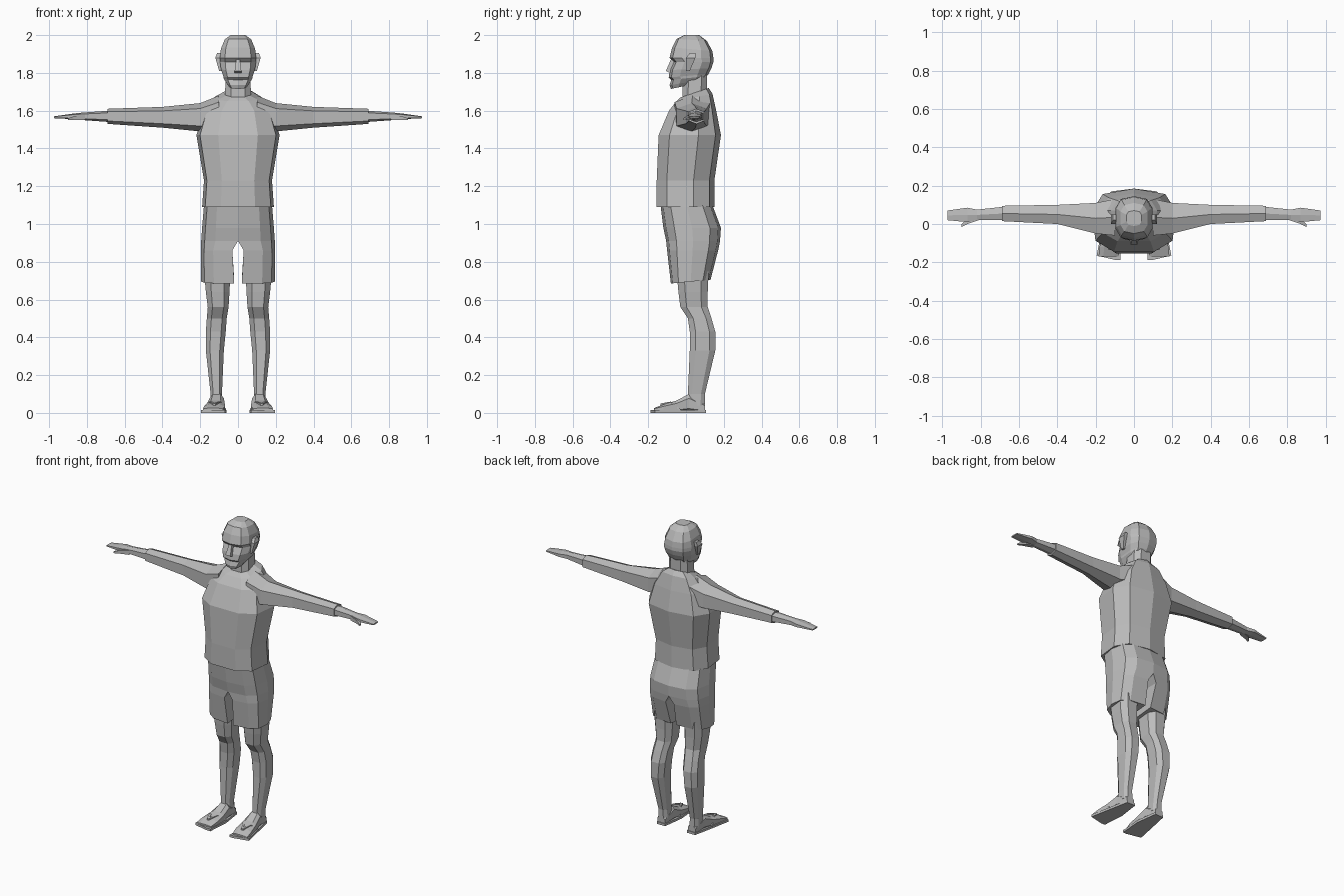
import bpy, bmesh
from math import cos, sin, pi, copysign
from mathutils import Vector

if "Cube" in bpy.data.objects:
    bpy.data.objects.remove(bpy.data.objects["Cube"], do_unlink=True)

grey = bpy.data.materials.new("plain grey")
grey.use_nodes = True
grey.diffuse_color = (.5, .5, .5, 1)
grey.node_tree.nodes["Principled BSDF"].inputs["Base Color"].default_value = grey.diffuse_color


def section(sides, start, step):
    """Slightly squared polygon, stretched to fill a unit box."""
    def swell(value):
        return copysign(abs(value) ** .7, value)

    def fill(values):
        low, high = min(values), max(values)
        return [(value - low) / (high - low) for value in values]

    angles = [start + step * i for i in range(sides)]
    return list(zip(fill([swell(cos(a)) for a in angles]),
                    fill([swell(sin(a)) for a in angles])))


# Cross-sections: the back of the torso has a ridge, the half shorts are flat inside
SQUARE = section(4, pi / 4, pi / 2)
HEXAGON = section(6, pi / 2, pi / 3)
OCTAGON = section(8, pi / 8, pi / 4)
TORSO = section(9, pi / 2, 2 * pi / 9)
HEAD = section(10, pi / 2, pi / 5)
HALF = section(7, -pi / 2, pi / 6)


def place(axis, along, across, up):
    """Turn a point on a section into model space."""
    if axis == "x":
        return Vector((along, across, up))
    if axis == "y":
        return Vector((across, along, up))
    return Vector((across, up, along))


def ring_points(axis, shape, along, a_low, a_high, b_low, b_high, tilt=0):
    """Fit a section into its box; tilt raises its far side."""
    return [place(axis, along + tilt * v,
                  a_low + u * (a_high - a_low),
                  b_low + v * (b_high - b_low)) for u, v in shape]


def finish(name, bm, mirror):
    bmesh.ops.recalc_face_normals(bm, faces=bm.faces[:])
    # Drop the hidden wall where two mirrored halves meet
    seam = [f for f in bm.faces if all(abs(v.co.x) < .001 for v in f.verts)]
    if mirror:
        bmesh.ops.delete(bm, geom=seam, context='FACES')
    mesh = bpy.data.meshes.new(name)
    bm.to_mesh(mesh)
    bm.free()
    mesh.materials.append(grey)
    part = bpy.data.objects.new(name, mesh)
    bpy.context.collection.objects.link(part)
    if mirror:
        part.modifiers.new("mirror", 'MIRROR')


def loft(name, axis, shape, rings, mirror=True):
    """Skin a closed body through boxes given as along, low, high, low, high."""
    bm = bmesh.new()
    loops = [[bm.verts.new(p) for p in ring_points(axis, shape, *ring)] for ring in rings]
    for lower, upper in zip(loops, loops[1:]):
        for i in range(len(shape)):
            bm.faces.new((lower[i - 1], lower[i], upper[i], upper[i - 1]))
    bm.faces.new(loops[0])
    bm.faces.new(loops[-1])
    finish(name, bm, mirror)


def stack(name, shape, levels):
    """Centred upright body from height, half width, front, back and tilt."""
    rings = [(height, -half, half, front, back, *tilt)
             for height, half, front, back, *tilt in levels]
    loft(name, "z", shape, rings, mirror=False)


# Shirt body, with the collar rising towards the back
stack("shirt", TORSO, [
    (1.09, .19, -.155, .15),
    (1.23, .18, -.155, .15),
    (1.47, .22, -.145, .185),
    (1.6, .18, -.09, .16),
    (1.65, .12, -.05, .14, .04),
    (1.67, .07, -.03, .12, .05)])

# Sleeves
loft("sleeves", "x", HEXAGON, [
    (.1, -.06, .13, 1.5, 1.68),
    (.2, -.05, .11, 1.49, 1.64),
    (.4, 0, .1, 1.51, 1.62),
    (.69, .015, .095, 1.53, 1.61)])

# Hands and thumbs
loft("hands", "x", HEXAGON, [
    (.68, .02, .09, 1.54, 1.6),
    (.82, .02, .075, 1.55, 1.59),
    (.87, .01, .085, 1.555, 1.585),
    (.975, .02, .07, 1.56, 1.57)])
loft("thumbs", "x", SQUARE, [
    (.81, .02, .05, 1.55, 1.58),
    (.87, 0, .03, 1.55, 1.57),
    (.9, -.015, 0, 1.55, 1.56)])

# Neck, then the head from chin to crown with a notched mouth and sunken eyes
stack("neck", OCTAGON, [
    (1.65, .07, -.02, .11),
    (1.79, .065, -.015, .11)])
stack("head", HEAD, [
    (1.715, .045, -.08, .06, .03),
    (1.735, .06, -.087, .1, .03),
    (1.763, .075, -.078, .11, .02),
    (1.775, .077, -.092, .12, .02),
    (1.815, .09, -.086, .135, .01),
    (1.858, .095, -.066, .145),
    (1.88, .097, -.087, .145),
    (1.935, .09, -.073, .14, -.02),
    (1.98, .07, -.05, .11, -.01),
    (2, .04, -.01, .07)])
stack("nose", SQUARE, [
    (1.8, .02, -.087, -.06),
    (1.81, .018, -.107, -.06),
    (1.87, .01, -.08, -.06)])

# Ears
loft("ears", "z", SQUARE, [
    (1.81, .08, .1, 0, .02),
    (1.88, .09, .12, 0, .05),
    (1.905, .09, .11, .02, .05)])

# Shorts: one half, splitting from the pelvis into a trouser leg
loft("shorts", "z", HALF, [
    (1.1, 0, .18, -.135, .14),
    (.98, 0, .19, -.12, .185),
    (.91, 0, .195, -.105, .18),
    (.86, .03, .195, -.1, .17),
    (.685, .02, .195, -.08, .13, .02)])

# Bare legs: thigh, knee, calf, ankle
loft("legs", "z", OCTAGON, [
    (.75, .04, .18, -.05, .12),
    (.64, .045, .17, -.04, .115),
    (.56, .05, .16, -.03, .115),
    (.5, .06, .165, .01, .135),
    (.43, .065, .17, .02, .155),
    (.33, .075, .17, .02, .155),
    (.1, .085, .145, .01, .1),
    (.04, .08, .145, 0, .1)])

# Feet from heel to toe
loft("feet", "y", OCTAGON, [
    (.1, .085, .14, 0, .05),
    (.015, .075, .15, 0, .1),
    (-.05, .07, .165, 0, .065),
    (-.12, .07, .18, 0, .045),
    (-.17, .08, .185, .01, .025)])

# Sandal soles and straps
loft("sandal_soles", "y", SQUARE, [
    (.105, .08, .14, 0, .015),
    (-.04, .06, .17, 0, .015),
    (-.165, .07, .195, 0, .015),
    (-.187, .07, .1, 0, .015)])
for name, edge in (("outer_straps", .165), ("inner_straps", .07)):
    toe = .125
    loft(name, "y", SQUARE, [
        (y, x - .007, x + .007, z, z + .01) for y, x, z in
        ((-.135, toe, .04), (-.08, (toe + edge) / 2, .05), (-.03, edge, .01))])
